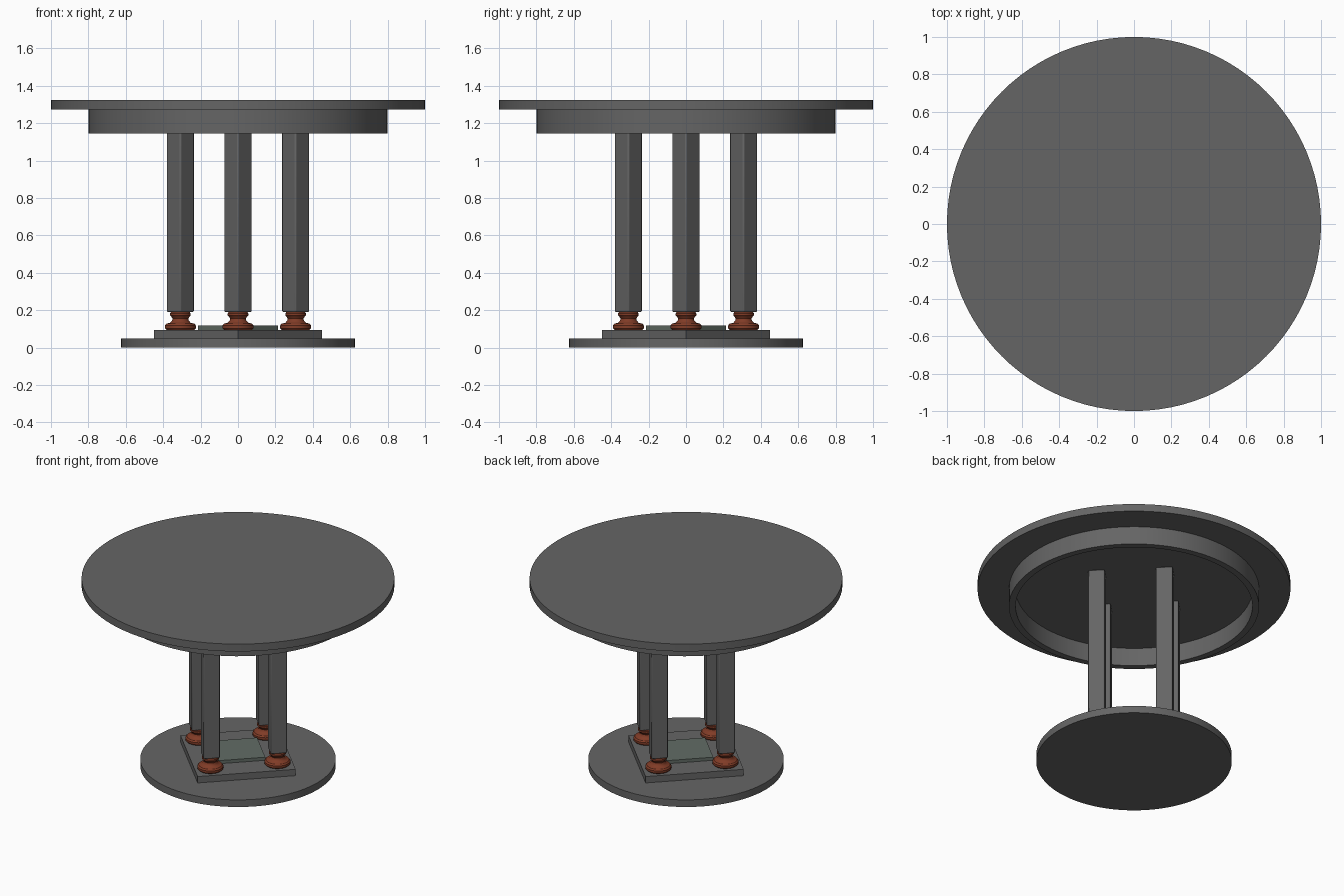
import bpy, math
from math import pi, sin, cos

old = bpy.data.objects.get("Cube")
if old:
    bpy.data.objects.remove(old)


def material(name, colour):
    m = bpy.data.materials.new(name)
    m.use_nodes = True
    m.diffuse_color = (*colour, 1)
    m.node_tree.nodes["Principled BSDF"].inputs["Base Color"].default_value = (*colour, 1)
    return m


grey = material("charcoal grey", (0.13, 0.13, 0.13))
green = material("grey green", (0.12, 0.15, 0.13))
rust = material("rust brown", (0.22, 0.045, 0.02))


def lathe(name, profile, mat, segments=64, at=(0, 0), closed=False):
    """Spin (radius, height) points about z; an open profile gets flat caps."""
    verts = [(r * cos(2 * pi * s / segments), r * sin(2 * pi * s / segments), z)
             for r, z in profile for s in range(segments)]
    n = len(profile)
    faces = []
    for i in range(n if closed else n - 1):
        a, b = i * segments, (i + 1) % n * segments
        for s in range(segments):
            t = (s + 1) % segments
            faces.append((a + s, a + t, b + t, b + s))
    if not closed:
        faces.append(tuple(reversed(range(segments))))
        faces.append(tuple(range((n - 1) * segments, n * segments)))
    mesh = bpy.data.meshes.new(name)
    mesh.from_pydata(verts, [], faces)
    mesh.materials.append(mat)
    obj = bpy.data.objects.new(name, mesh)
    obj.location = (*at, 0)
    bpy.context.collection.objects.link(obj)
    bpy.context.view_layer.objects.active = obj
    bpy.ops.object.select_all(action='DESELECT')
    obj.select_set(True)
    bpy.ops.object.shade_smooth_by_angle(angle=math.radians(35))
    return obj


def disc(name, radius, bottom, top, mat, segments=64, at=(0, 0)):
    return lathe(name, [(radius, bottom), (radius, top)], mat, segments, at)


# Round top and hollow apron ring
disc("table_top", 1.0, 1.272, 1.324, grey, 96)
lathe("apron", [(0.8, 1.145), (0.8, 1.272), (0.757, 1.272), (0.757, 1.145)],
      grey, 96, closed=True)

# Round base with a square plinth and raised centre panel, corners on the axes
disc("base_disc", 0.625, 0, 0.05, grey, 96)
disc("plinth", 0.45, 0.05, 0.095, grey, 4)
disc("centre_panel", 0.213, 0.095, 0.117, green, 4)

# Turned foot outline
foot = [(0.075, 0.095), (0.083, 0.103), (0.083, 0.118), (0.075, 0.128),
        (0.055, 0.133), (0.044, 0.145), (0.042, 0.155), (0.048, 0.165),
        (0.055, 0.172), (0.055, 0.183), (0.05, 0.19)]

# Four square legs with eased corners on turned feet
for side, x, y in (("left", 1, 0), ("right", -1, 0), ("front", 0, -1), ("back", 0, 1)):
    at = (x * 0.308, y * 0.308)
    lathe(side + "_foot", foot, rust, 32, at)
    leg = disc(side + "_leg", 0.075, 0.19, 1.272, grey, 4, at)
    bevel = leg.modifiers.new("eased_corners", 'BEVEL')
    bevel.width = 0.007
    bevel.segments = 2
    bevel.limit_method = 'ANGLE'
